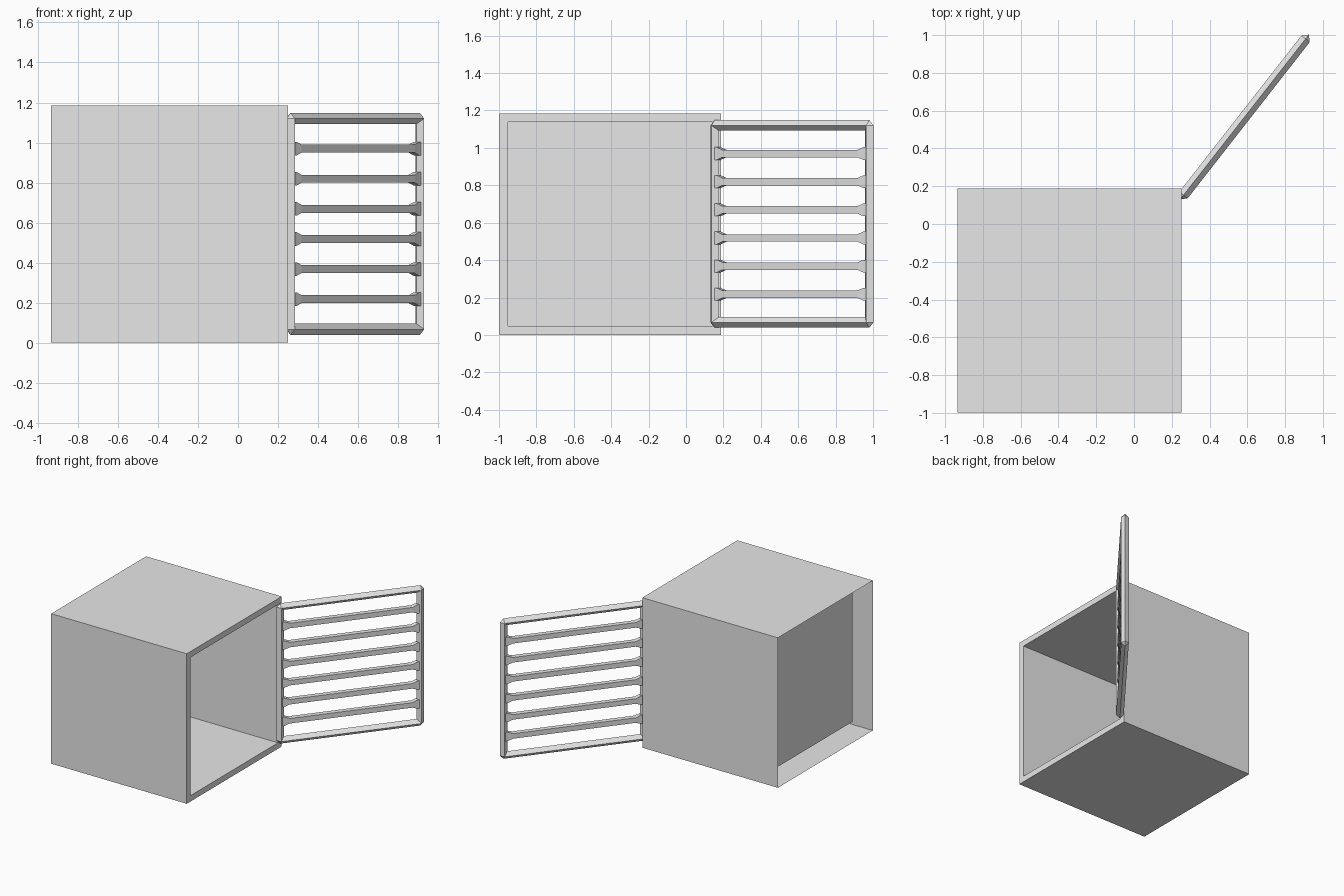
import bpy
import bmesh
import math
from mathutils import Matrix, Vector

if "Cube" in bpy.data.objects:
    bpy.data.objects.remove(bpy.data.objects["Cube"], do_unlink=True)

grey = bpy.data.materials.new("light_grey")
grey.use_nodes = True
grey.diffuse_color = (0.8, 0.8, 0.8, 1)
grey.node_tree.nodes["Principled BSDF"].inputs["Base Color"].default_value = (0.8, 0.8, 0.8, 1)


def finish(bm, name):
    mesh = bpy.data.meshes.new(name)
    bm.to_mesh(mesh)
    bm.free()
    mesh.materials.append(grey)
    obj = bpy.data.objects.new(name, mesh)
    bpy.context.collection.objects.link(obj)
    return obj


# Crate: a cube with a deep inset opening on +x and an uncovered -x side
SIZE, WALL, DEPTH = 1.185, 0.066, 1.038
bm = bmesh.new()
bmesh.ops.create_cube(bm, size=SIZE, matrix=Matrix.Translation((-0.342, -0.405, SIZE / 2)))
bm.normal_update()
opening = max(bm.faces, key=lambda f: f.normal.x)
uncovered = min(bm.faces, key=lambda f: f.normal.x)
bmesh.ops.delete(bm, geom=[uncovered], context='FACES_ONLY')
bmesh.ops.inset_individual(bm, faces=[opening], thickness=WALL)
cavity = bmesh.ops.extrude_discrete_faces(bm, faces=[opening])["faces"]
bmesh.ops.translate(bm, verts=cavity[0].verts[:], vec=(-DEPTH, 0, 0))
finish(bm, "crate")

# Door: built in local space (x along its width, y through it), then swung open
WIDTH, LOW, HIGH, R = 1.05, 0.067, 1.12, 0.028
HALF = R * math.sqrt(0.5)
SWING = Matrix.Translation((0.262, 0.153, 0)) @ Matrix.Rotation(math.radians(52), 4, 'Z')


def rod(bm, start, end):
    """Four-sided rod with its corners pointing in the plane of the door."""
    start, end = Vector(start), Vector(end)
    along = (end - start).normalized()
    through = Vector((0, 1, 0))
    side = along.cross(through)
    rings = [[bm.verts.new(p + o * R) for o in (side, through, -side, -through)]
             for p in (start, end)]
    for i in range(4):
        j = (i + 1) % 4
        bm.faces.new((rings[0][i], rings[0][j], rings[1][j], rings[1][i]))


# Outer frame with chamfered corner joints
bm = bmesh.new()
corners = [(0, 0, LOW), (WIDTH, 0, LOW), (WIDTH, 0, HIGH), (0, 0, HIGH)]
for i, corner in enumerate(corners):
    rod(bm, corner, corners[(i + 1) % 4])
    bmesh.ops.create_uvsphere(bm, u_segments=4, v_segments=2, radius=R,
                              matrix=Matrix.Translation(corner))
bmesh.ops.recalc_face_normals(bm, faces=bm.faces[:])
finish(bm, "door_frame").matrix_world = SWING

# Cross bars: square rods that flare where they join the frame
FLARE = [(0.0, 0.034, 0.017), (0.028, 0.034, 0.017), (0.066, HALF, HALF)]
stations = FLARE + [(WIDTH - x, tall, deep) for x, tall, deep in reversed(FLARE)]
BARS = 6
for n in range(1, BARS + 1):
    z = LOW + (HIGH - LOW) * n / (BARS + 1)
    bm = bmesh.new()
    rings = [[bm.verts.new((x, sy * deep, z + sz * tall))
              for sy, sz in ((-1, -1), (1, -1), (1, 1), (-1, 1))]
             for x, tall, deep in stations]
    for a, b in zip(rings, rings[1:]):
        for i in range(4):
            j = (i + 1) % 4
            bm.faces.new((a[i], a[j], b[j], b[i]))
    bm.faces.new(rings[0])
    bm.faces.new(rings[-1])
    bmesh.ops.recalc_face_normals(bm, faces=bm.faces[:])
    finish(bm, f"door_bar_{n}").matrix_world = SWING
